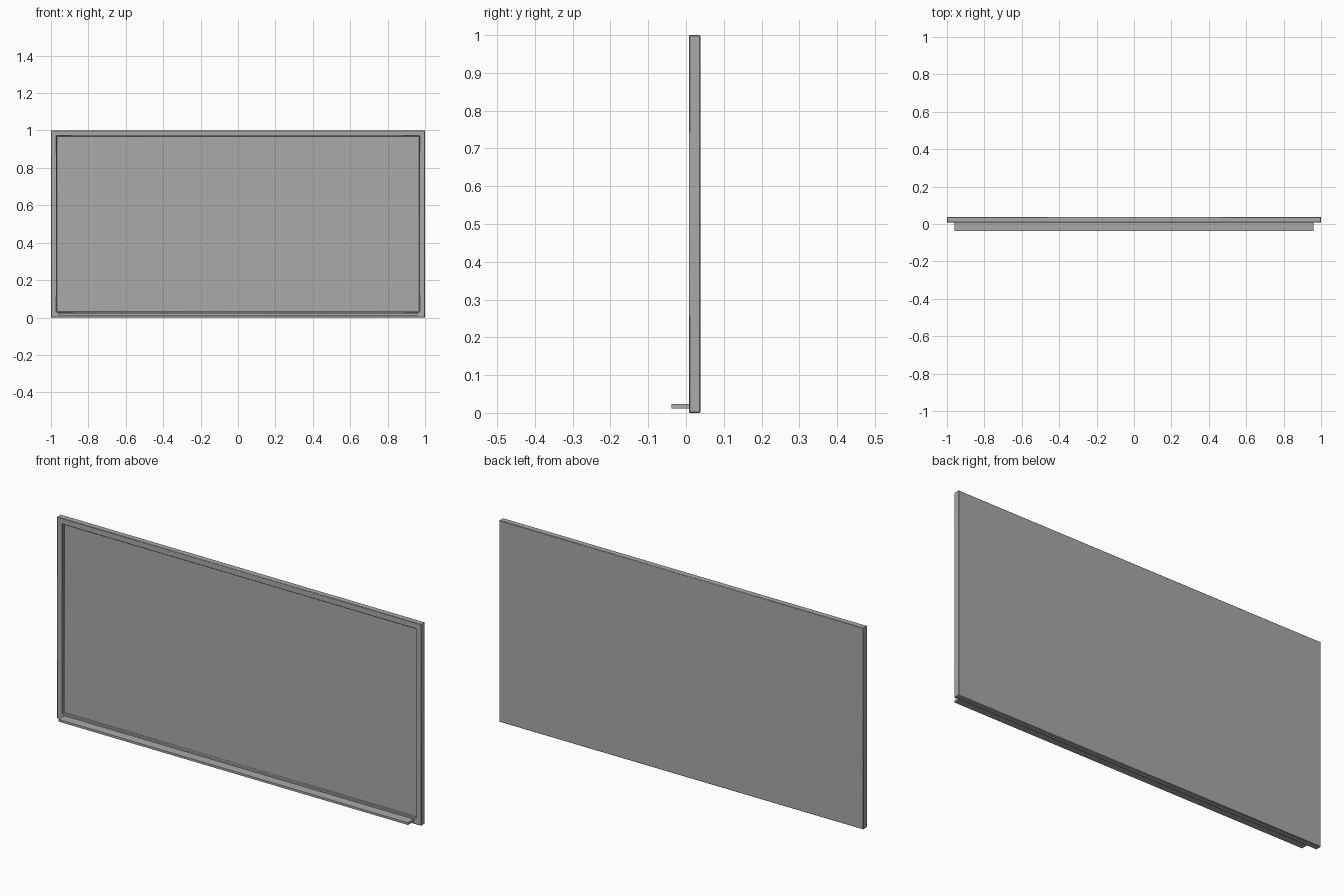
import bpy
import bmesh
import math

cube = bpy.data.objects.get("Cube")
if cube:
    bpy.data.objects.remove(cube, do_unlink=True)

# Single colour
grey = bpy.data.materials.new("plain grey")
grey.use_nodes = True
colour = (0.4, 0.4, 0.4, 1)
grey.diffuse_color = colour
grey.node_tree.nodes["Principled BSDF"].inputs["Base Color"].default_value = colour


def box(name, low, high):
    """Box between two opposite corners."""
    bm = bmesh.new()
    bmesh.ops.create_cube(bm, size=1)
    for v in bm.verts:
        v.co = [high[i] if v.co[i] > 0 else low[i] for i in range(3)]
    mesh = bpy.data.meshes.new(name)
    bm.to_mesh(mesh)
    bm.free()
    obj = bpy.data.objects.new(name, mesh)
    bpy.context.collection.objects.link(obj)
    mesh.materials.append(grey)
    return obj


def soften(obj, width):
    """Small chamfer with smooth shading."""
    bevel = obj.modifiers.new("edge_chamfer", 'BEVEL')
    bevel.width = width
    bevel.segments = 1
    bpy.ops.object.select_all(action='DESELECT')
    obj.select_set(True)
    bpy.context.view_layer.objects.active = obj
    bpy.ops.object.shade_smooth_by_angle(angle=math.radians(50))


# Board: slab with a shallow writing surface sunk into its front
board = box("board", (-1, 0.008, 0), (1, 0.038, 1))
bm = bmesh.new()
bm.from_mesh(board.data)
bm.normal_update()
front = min(bm.faces, key=lambda f: f.calc_center_median().y)
bmesh.ops.inset_region(bm, faces=[front], thickness=0.042)
ring = list(front.verts)
sunk = bmesh.ops.extrude_discrete_faces(bm, faces=[front])["faces"][0]
bmesh.ops.translate(bm, verts=list(sunk.verts), vec=(0, 0.014, 0))
bmesh.ops.recalc_face_normals(bm, faces=bm.faces)
bm.to_mesh(board.data)
bm.free()
soften(board, 0.002)

# Narrow ledge along the bottom of the front
box("pen_ledge", (-0.96, -0.038, 0.012), (0.96, 0.01, 0.023))
